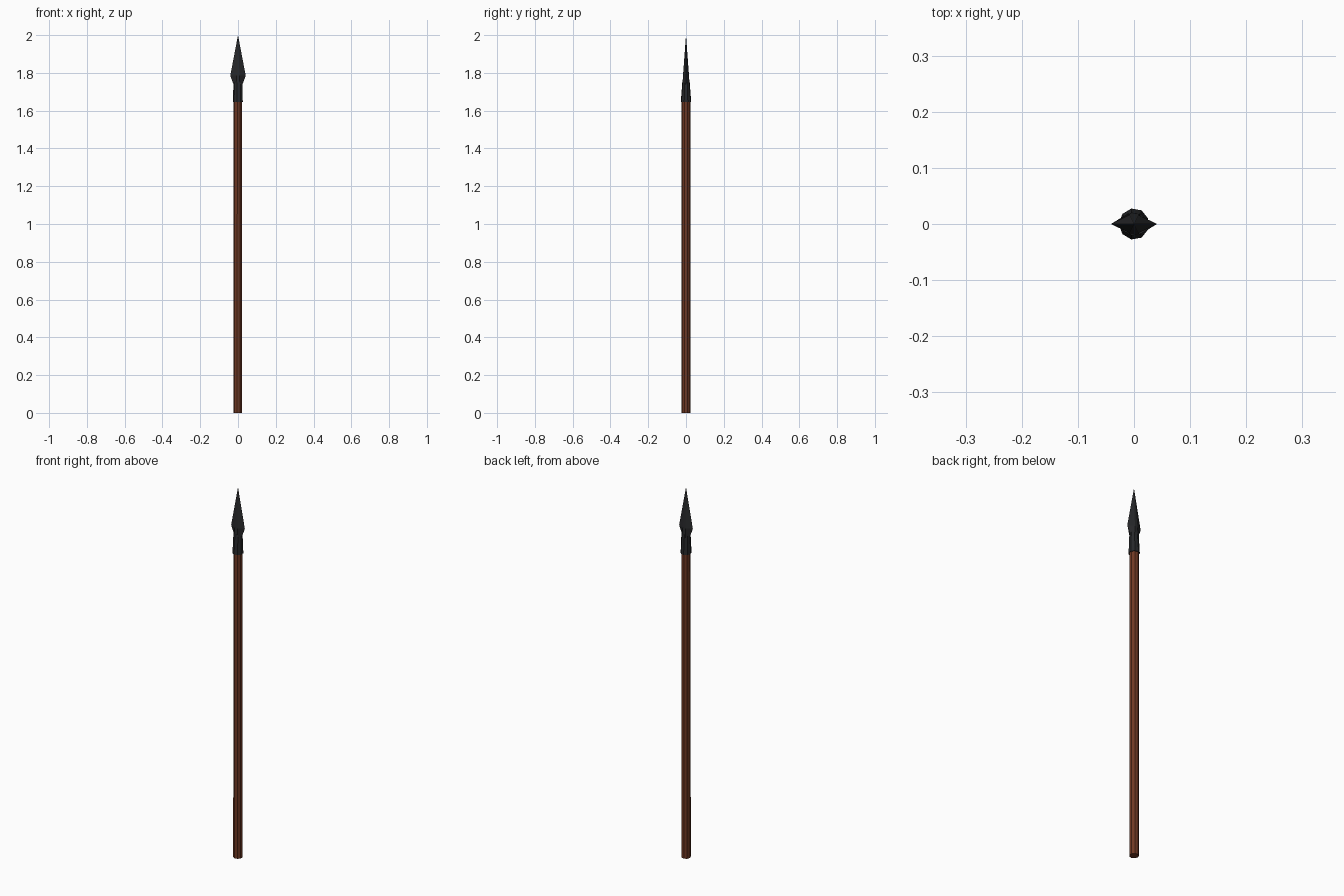
import bpy
import bmesh
from math import cos, sin, pi

if "Cube" in bpy.data.objects:
    bpy.data.objects.remove(bpy.data.objects["Cube"])


def material(name, rgb):
    m = bpy.data.materials.new(name)
    m.diffuse_color = (*rgb, 1)
    m.use_nodes = True
    m.node_tree.nodes["Principled BSDF"].inputs["Base Color"].default_value = m.diffuse_color
    return m


def ring(n, rx, ry, z):
    # regular polygon, squashed to rx by ry, with one corner pointing to -x
    return [(rx * cos(pi + 2 * pi * i / n), ry * sin(pi + 2 * pi * i / n), z) for i in range(n)]


def loft(name, rings, mat, tip=None):
    # skin matching rings from bottom to top, closed by caps or a point
    bm = bmesh.new()
    rows = [[bm.verts.new(p) for p in r] for r in rings]
    n = len(rows[0])
    for a, b in zip(rows, rows[1:]):
        for i in range(n):
            j = (i + 1) % n
            bm.faces.new((a[i], a[j], b[j], b[i]))
    bm.faces.new(rows[0][::-1])
    if tip:
        t = bm.verts.new(tip)
        for i in range(n):
            bm.faces.new((rows[-1][i], rows[-1][(i + 1) % n], t))
    else:
        bm.faces.new(rows[-1])
    bmesh.ops.recalc_face_normals(bm, faces=bm.faces)
    me = bpy.data.meshes.new(name)
    bm.to_mesh(me)
    bm.free()
    me.materials.append(mat)
    ob = bpy.data.objects.new(name, me)
    bpy.context.collection.objects.link(ob)
    return ob


def blade_section(w, e, d, z):
    # flattened hexagon: sharp side edges and a narrow flat ridge
    return [(-w, 0, z), (-e, -d, z), (e, -d, z), (w, 0, z), (e, d, z), (-e, d, z)]


wood = material("red_brown_wood", (0.16, 0.04, 0.017))
iron = material("dark_iron", (0.02, 0.021, 0.023))

# wooden pole
loft("shaft", [ring(9, 0.0235, 0.0235, 0), ring(9, 0.0225, 0.0235, 1.66)], wood)

# iron socket, flattening towards the blade
loft("socket", [ring(9, 0.027, 0.028, 1.645), ring(9, 0.024, 0.02, 1.75)], iron)

# pointed blade
loft("blade", [blade_section(0.022, 0.01, 0.019, 1.735),
               blade_section(0.041, 0.008, 0.016, 1.785)], iron, tip=(0, 0, 2))
